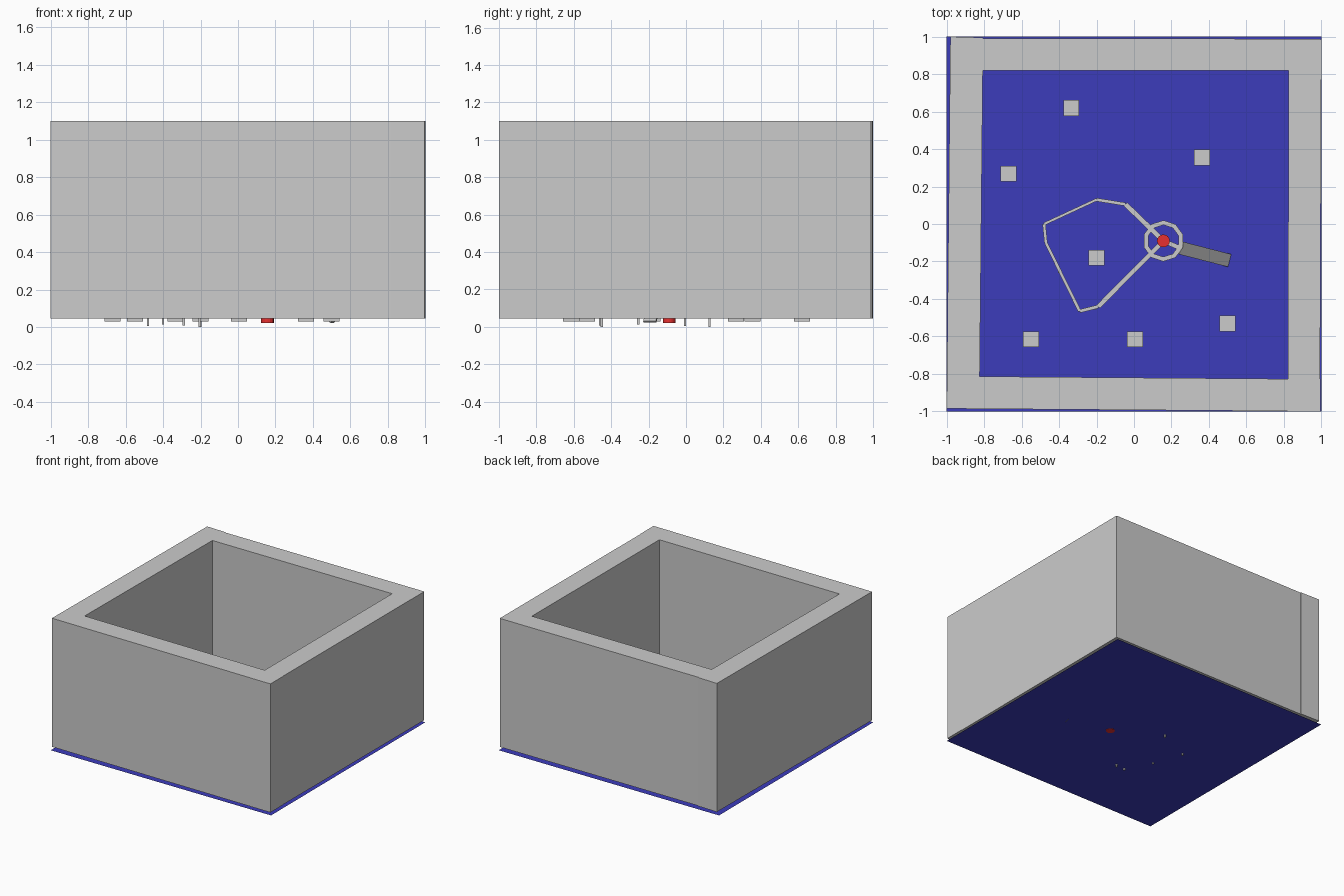
import bpy, bmesh, math
from mathutils import Vector

if "Cube" in bpy.data.objects:
    bpy.data.objects.remove(bpy.data.objects["Cube"])


def material(name, rgb):
    m = bpy.data.materials.new(name)
    m.diffuse_color = (*rgb, 1)
    m.use_nodes = True
    m.node_tree.nodes["Principled BSDF"].inputs["Base Color"].default_value = m.diffuse_color
    return m


def finish(name, bm, mat=None):
    bmesh.ops.recalc_face_normals(bm, faces=bm.faces)
    me = bpy.data.meshes.new(name)
    bm.to_mesh(me)
    bm.free()
    ob = bpy.data.objects.new(name, me)
    bpy.context.collection.objects.link(ob)
    if mat:
        me.materials.append(mat)
    return ob


def prism(name, pts, z0, z1, mat=None):
    bm = bmesh.new()
    f = bm.faces.new([bm.verts.new((x, y, z0)) for x, y in pts])
    top = bmesh.ops.extrude_face_region(bm, geom=[f])["geom"]
    vs = [v for v in top if isinstance(v, bmesh.types.BMVert)]
    bmesh.ops.translate(bm, verts=vs, vec=(0, 0, z1 - z0))
    return finish(name, bm, mat)


def block(name, x, y, sx, sy, z0, z1):
    hx, hy = sx / 2, sy / 2
    return prism(name, [(x - hx, y - hy), (x + hx, y - hy),
                        (x + hx, y + hy), (x - hx, y + hy)], z0, z1)


def beam(name, a, b, w, h):
    # box whose top face runs from a to b
    a, b = Vector(a), Vector(b)
    d = (b - a).normalized()
    side = d.cross(Vector((0, 0, 1))).normalized() * w / 2
    down = side.normalized().cross(d) * -h
    bm = bmesh.new()
    r = [[bm.verts.new(p + o) for o in (side, -side, down - side, down + side)] for p in (a, b)]
    bm.faces.new(r[0])
    bm.faces.new(r[1][::-1])
    for i in range(4):
        j = (i + 1) % 4
        bm.faces.new((r[0][i], r[0][j], r[1][j], r[1][i]))
    return finish(name, bm)


blue = material("blue", (0.045, 0.045, 0.5))
red = material("red", (0.8, 0.03, 0.03))

# thin blue floor sheet
bm = bmesh.new()
bm.faces.new([bm.verts.new((x, y, 0.022)) for x, y in ((-1, -1), (1, -1), (1, 1), (-1, 1))])
finish("floor", bm, blue)

# four slightly skewed thick walls
walls = {
    "front_wall": [(-1, -.985), (.995, -1), (.995, -.828), (-.99, -.812)],
    "back_wall": [(-.975, .82), (.995, .82), (.995, .988), (-.975, .99)],
    "left_wall": [(-1, -.98), (-.825, -.98), (-.805, .995), (-.98, 1)],
    "right_wall": [(.82, -1), (.992, -1), (1, .985), (.826, .985)],
}
for n, pts in walls.items():
    prism(n, pts, 0.045, 1.1)

# scattered cubes on the floor
for i, (x, y) in enumerate([(-.335, .62), (.363, .355), (-.67, .268), (-.2, -.18),
                            (-.55, -.615), (.005, -.615), (.5, -.53)]):
    block(f"cube_{i + 1}", x, y, .085, .085, 0.028, 0.113)

# red central pole
cx, cy, deck = 0.157, -0.09, 0.30
bm = bmesh.new()
bmesh.ops.create_cone(bm, cap_ends=True, segments=16, radius1=.034, radius2=.034, depth=.36)
bmesh.ops.translate(bm, verts=bm.verts, vec=(cx, cy, .2))
finish("pole", bm, red)

# ten-sided ring round the pole
bm = bmesh.new()
rings = []
for r, z in ((.11, deck), (.085, deck), (.085, deck - .025), (.11, deck - .025)):
    rings.append([bm.verts.new((cx + r * math.cos(math.tau * (k + .5) / 10),
                                cy + r * math.sin(math.tau * (k + .5) / 10), z)) for k in range(10)])
for a in range(4):
    p, q = rings[a], rings[(a + 1) % 4]
    for k in range(10):
        m = (k + 1) % 10
        bm.faces.new((p[k], p[m], q[m], q[k]))
finish("ring", bm)

# sloping ramp and the short bar joining it to the pole
beam("ramp", (.25, -.128, deck), (.51, -.195, .03), .07, .012)
beam("ramp_bar", (cx, cy, deck), (.25, -.13, deck), .025, .02)

# closed track of narrow rails
track = [(cx, cy), (-.045, .105), (-.2, .13), (-.48, 0), (-.47, -.1),
         (-.29, -.465), (-.19, -.44), (cx, cy)]
widths = [.027, .018, .015, .017, .017, .019, .025]
for i, w in enumerate(widths):
    beam(f"rail_{i + 1}", (*track[i], deck), (*track[i + 1], deck), w, .02)

# thin posts under the track, reaching just below the floor
for i, (x, y, z) in enumerate([(-.2, .125, 0), (-.48, -.005, .005), (-.4, -.255, .012),
                               (-.29, -.46, .008), (-.205, -.45, 0)]):
    block(f"post_{i + 1}", x, y, .012, .012, z, deck - .01)
